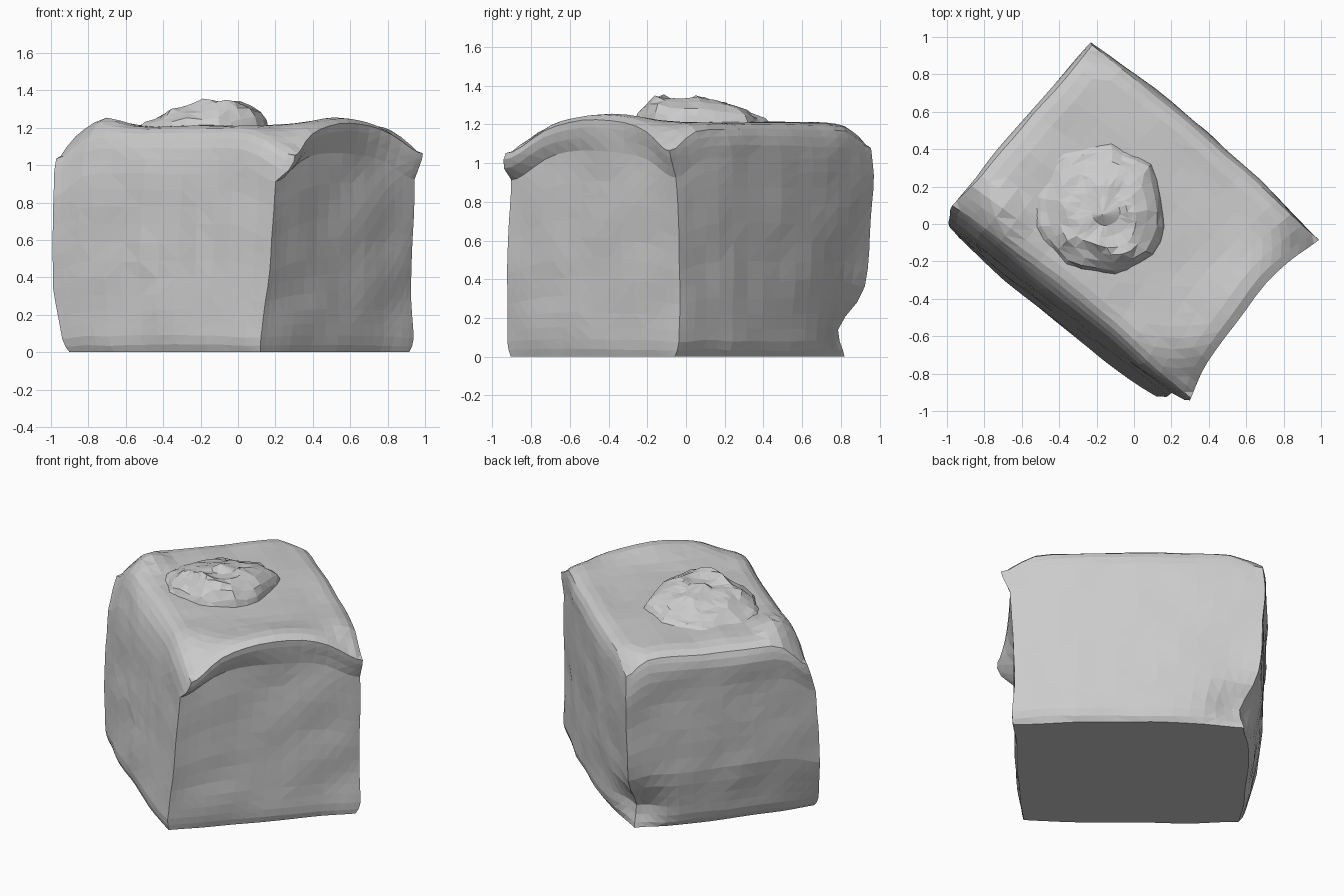
import bpy, bmesh, math
from mathutils import Vector, noise

if "Cube" in bpy.data.objects:
    bpy.data.objects.remove(bpy.data.objects["Cube"])

# Plan position of the four corners by height fraction: (fraction, x, y)
LEFT = [(0, -.91, -.08), (.05, -.945, -.07), (.33, -.995, -.01), (.8, -.985, .03), (.93, -.98, .08), (1, -.965, .10)]
FRONT = [(0, .12, -.91), (.05, .12, -.93), (.33, .16, -.92), (.89, .205, -.90), (.94, .29, -.95), (1, .30, -.93)]
RIGHT = [(0, .91, -.05), (.05, .935, -.03), (.33, .925, -.03), (.89, .94, -.05), (.95, .975, -.07), (1, .985, -.08)]
BACK = [(0, -.20, .87), (.05, -.20, .90), (.33, -.22, .93), (.6, -.22, .95), (.85, -.22, .97), (1, -.22, .95)]


def along(table, f):
    for a, b in zip(table, table[1:]):
        if f <= b[0]:
            k = (f - a[0]) / (b[0] - a[0])
            return Vector((a[1], a[2])).lerp(Vector((b[1], b[2])), k)
    return Vector(table[-1][1:])


def bump(u, v, cu, cv, ru, rv):
    return math.exp(-((u - cu) / ru) ** 2 - ((v - cv) / rv) ** 2)


def top_height(u, v):
    """Sagging corners, softened rim and an arch over the right-hand side."""
    edge = min(u, 1 - u, v, 1 - v)
    h = 1.21 - .035 * max(0, 1 - edge / .07) ** 2
    h -= .13 * bump(u, v, 1, 0, .12, .14) + .11 * bump(u, v, 1, 1, .08, .15)
    h -= .10 * bump(u, v, 0, 1, .08, .08) + .15 * bump(u, v, 0, 0, .1, .1)
    h += .05 * bump(u, v, .98, .5, .13, .28) + .05 * bump(u, v, .12, .12, .08, .1)
    return h


def place(u, v, f):
    p00, p10, p11, p01 = (along(t, f) for t in (LEFT, FRONT, RIGHT, BACK))
    p = p00.lerp(p10, u).lerp(p01.lerp(p11, u), v)
    # side bulges: front-left low, back-right throughout, right side hollow on top
    pu, pv = 4 * u * (1 - u), 4 * v * (1 - v)
    rim = max(0, (f - .95) / .05) * .025
    low = max(0, 1 - f / .04) * .01
    lip = min(1, max(0, (f - .89) / .05))
    p += Vector((-.7, -.7)) * (1 - v) * pu * (.03 * (1 - f) - rim - low)
    p += Vector((.7, .7)) * v * pu * (.045 - rim - low)
    p += Vector((.75, -.65)) * u * pv * (.015 - .04 * f - .045 * lip - low)
    p += Vector((-.7, .7)) * (1 - u) * pv * (.02 - rim - low)
    # broken notch at the foot of the back corner
    p += Vector((.02, -.12)) * bump(u, v, 0, 1, .16, .16) * math.exp(-((f - .12) / .13) ** 2)
    return Vector((p.x, p.y, f * top_height(u, v)))


def finish(bm, name):
    bmesh.ops.triangulate(bm, faces=bm.faces[:])
    bmesh.ops.recalc_face_normals(bm, faces=bm.faces[:])
    me = bpy.data.meshes.new(name)
    bm.to_mesh(me)
    bm.free()
    ob = bpy.data.objects.new(name, me)
    bpy.context.collection.objects.link(ob)


# Main block: gridded cube bent to the corner profiles
bm = bmesh.new()
bmesh.ops.create_cube(bm, size=1)
bmesh.ops.subdivide_edges(bm, edges=bm.edges[:], cuts=15, use_grid_fill=True)
for vert in bm.verts:
    u, v, f = (.4 * (c + .5) + .6 * (.5 - .5 * math.cos(math.pi * (c + .5))) for c in vert.co)
    p = place(u, v, f)
    n = noise.noise_vector(p * 4) * .013
    if f < .001:
        n.z = 0
    vert.co = p + n
finish(bm, "stone_block")

# Crumpled lump on top: rings of a height field, steep at the front right,
# fading into the top at the back left
RINGS = [(1.0, -.02), (.93, .045), (.83, .09), (.7, .12), (.55, .13), (.4, .13), (.22, .12)]
SEG = 26
bm = bmesh.new()
loops = []
for r, h in RINGS:
    ring = []
    for i in range(SEG):
        a = 2 * math.pi * i / SEG
        facing = .5 + .5 * math.cos(a + .75)          # 1 on the front-right side
        x = -.15 + (.32 if math.cos(a) > 0 else .38) * r * math.cos(a)
        y = .06 + (.37 if math.sin(a) > 0 else .33) * r * math.sin(a)
        n = noise.noise_vector(Vector((x * 9, y * 9, r * 2)))
        mult = 1 - (1 - facing) * .9 * r
        rough = 0 if r > .95 else .05 * (.4 + .6 * facing)
        z = 1.21 + h * mult + rough * n.z
        ring.append(bm.verts.new((x + .03 * n.x, y + .03 * n.y, z)))
    loops.append(ring)
for a, b in zip(loops, loops[1:]):
    for i in range(SEG):
        j = (i + 1) % SEG
        bm.faces.new((a[i], a[j], b[j], b[i]))
tip = bm.verts.new((-.17, .05, 1.35))
for i in range(SEG):
    bm.faces.new((loops[-1][i], loops[-1][(i + 1) % SEG], tip))
finish(bm, "top_lump")
